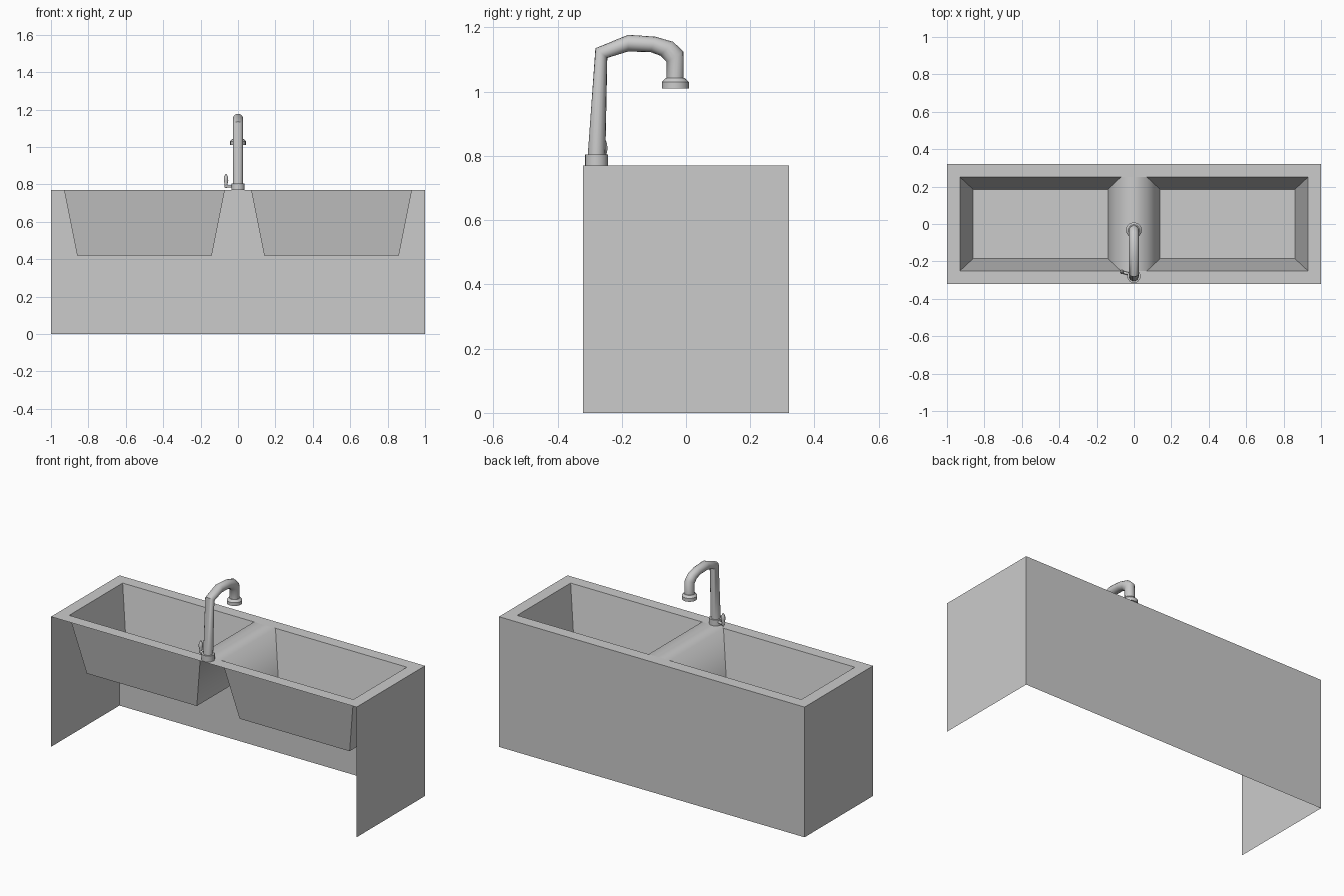
import bpy, bmesh, math
from mathutils import Vector

if "Cube" in bpy.data.objects:
    bpy.data.objects.remove(bpy.data.objects["Cube"])

TOP, LOW = 0.77, 0.42


def finish(name, bm, smooth_angle=None):
    mesh = bpy.data.meshes.new(name)
    bm.to_mesh(mesh)
    bm.free()
    ob = bpy.data.objects.new(name, mesh)
    bpy.context.collection.objects.link(ob)
    if smooth_angle:
        bpy.ops.object.select_all(action='DESELECT')
        ob.select_set(True)
        bpy.context.view_layer.objects.active = ob
        bpy.ops.object.shade_smooth_by_angle(angle=math.radians(smooth_angle))
    return ob


def loft(name, rings, n=16, angle=50):
    """Loft through rings given as (centre, half axis a, half axis b)."""
    bm = bmesh.new()
    loops = []
    for c, a, b in rings:
        c, a, b = Vector(c), Vector(a), Vector(b)
        ts = [2 * math.pi * i / n for i in range(n)]
        loops.append([bm.verts.new(c + a * math.cos(t) + b * math.sin(t)) for t in ts])
    for p, q in zip(loops, loops[1:]):
        for i in range(n):
            j = (i + 1) % n
            bm.faces.new((p[i], p[j], q[j], q[i]))
    bm.faces.new(loops[0][::-1])
    bm.faces.new(loops[-1])
    bmesh.ops.recalc_face_normals(bm, faces=bm.faces)
    return finish(name, bm, angle)


def disc(x, y, z, rx, ry=None):
    return ((x, y, z), (rx, 0, 0), (0, ry or rx, 0))


# Cabinet shell: back and two sides, open at the front and underneath
bm = bmesh.new()
plan = [(-1, -0.32), (-1, 0.32), (1, 0.32), (1, -0.32)]
cols = [[bm.verts.new((x, y, z)) for z in (0, TOP)] for x, y in plan]
for a, b in zip(cols, cols[1:]):
    bm.faces.new((b[0], a[0], a[1], b[1]))
finish("cabinet", bm)

# Sink top: rim grid with two tapered basins and a softly shaded divider
bm = bmesh.new()
xs = (-1, -0.93, -0.07, 0.07, 0.93, 1)
ys = (-0.32, -0.25, 0.25, 0.32)
grid = [[bm.verts.new((x, y, TOP)) for y in ys] for x in xs]
for i in range(5):
    for j in range(3):
        rim = [grid[i][j], grid[i + 1][j], grid[i + 1][j + 1], grid[i][j + 1]]
        if j == 1 and i in (1, 3):
            cx = (xs[i] + xs[i + 1]) / 2
            floor = [bm.verts.new((cx + sx * 0.36, sy * 0.185, LOW))
                     for sx, sy in ((-1, -1), (1, -1), (1, 1), (-1, 1))]
            bm.faces.new(floor)
            for k in range(4):
                m = (k + 1) % 4
                wall = bm.faces.new((rim[k], rim[m], floor[m], floor[k]))
                wall.normal_update()
                if wall.normal.dot(Vector((cx - wall.calc_center_median().x,
                                           -wall.calc_center_median().y, 0))) < 0:
                    wall.normal_flip()
                wall.smooth = (i, k) in ((1, 1), (3, 3))
        else:
            bm.faces.new(rim).smooth = (i, j) == (2, 1)
finish("sink_top", bm)

# Faucet base collar
loft("faucet_base", [disc(0, -0.279, TOP, 0.036), disc(0, -0.279, 0.805, 0.036)])

# Gooseneck pipe from outer and inner profile points (y, z)
outer = [(-0.306, 0.80), (-0.282, 1.135), (-0.18, 1.177), (-0.095, 1.171),
         (-0.04, 1.155), (-0.008, 1.125), (-0.007, 1.035)]
inner = [(-0.251, 0.80), (-0.245, 1.105), (-0.18, 1.125), (-0.11, 1.123),
         (-0.08, 1.112), (-0.06, 1.092), (-0.06, 1.035)]
rings = []
for o, i in zip(outer, inner):
    o, i = Vector((0, *o)), Vector((0, *i))
    rings.append(((o + i) / 2, (o - i) / 2, (0.027, 0, 0)))
loft("faucet_neck", rings)

# Spout nozzle
loft("spout_nozzle", [disc(0, -0.033, 1.042, 0.03), disc(0, -0.033, 1.03, 0.042),
                      disc(0, -0.033, 1.01, 0.042)], angle=30)

# Handle: short side stem and leaf-shaped lever
loft("handle_stem", [((x, y, 0.79), (0, 0.008, 0), (0, 0, 0.008))
                     for x, y in ((-0.02, -0.268), (-0.066, -0.257))], n=10)
loft("handle_lever", [disc(-0.064, -0.256, z, r) for z, r in
                      ((0.78, 0.005), (0.786, 0.009), (0.797, 0.007), (0.82, 0.012),
                       (0.838, 0.011), (0.855, 0.003))], n=10)
